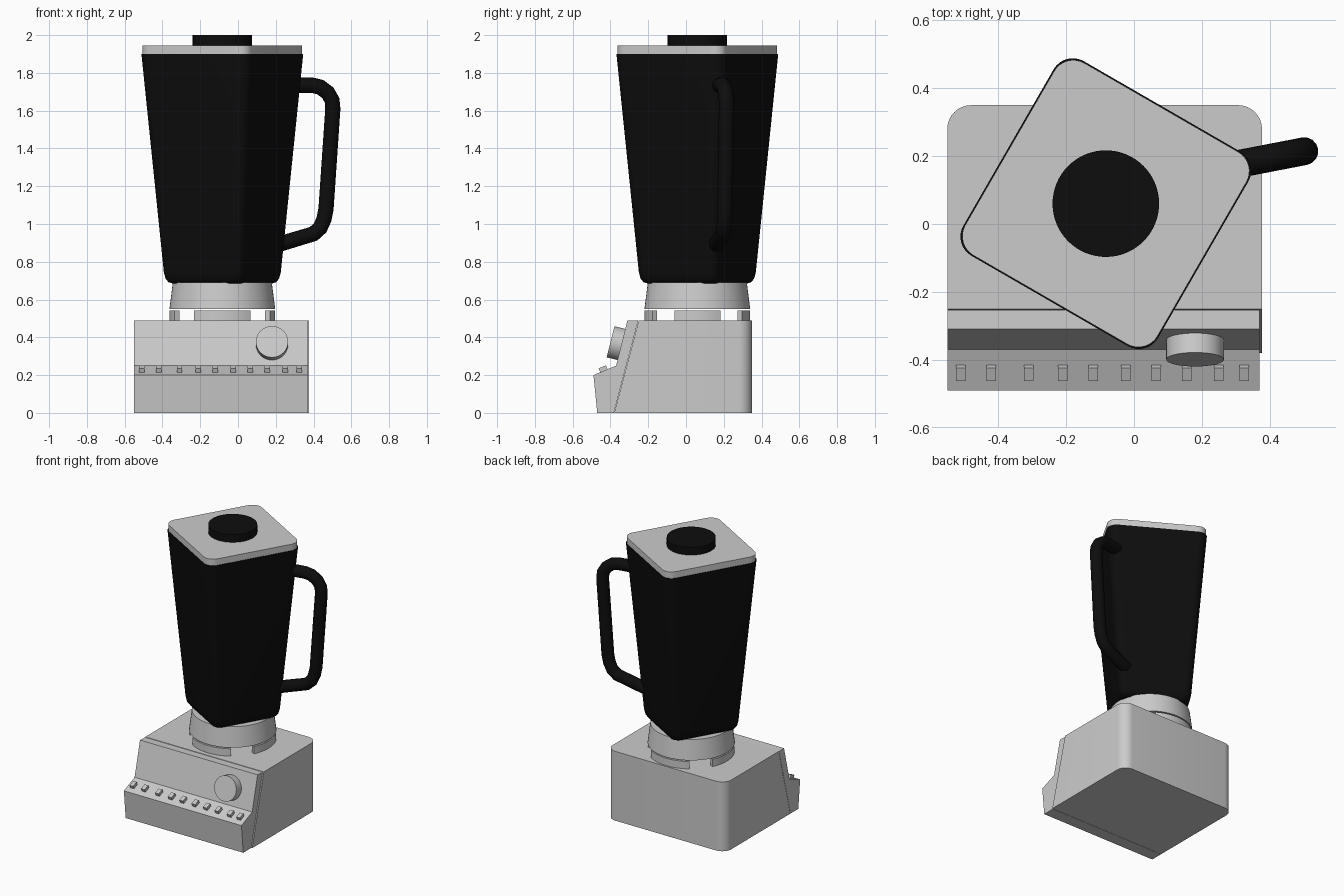
import bpy, bmesh
from math import sin, cos, pi, radians, asin, atan2
from mathutils import Vector, Matrix

cube = bpy.data.objects.get("Cube")
if cube:
    bpy.data.objects.remove(cube, do_unlink=True)


def material(name, value, rough):
    m = bpy.data.materials.new(name)
    m.use_nodes = True
    color = (value, value, value, 1)
    m.diffuse_color = color
    node = m.node_tree.nodes["Principled BSDF"]
    node.inputs["Base Color"].default_value = color
    node.inputs["Roughness"].default_value = rough
    return m


GREY = material("light grey plastic", 0.6, 0.5)
BLACK = material("black plastic", 0.004, 0.5)
CX, CY = -0.083, 0.06          # jar axis
TURN = radians(-30)            # jar is twisted on its base


def finish(name, bm, mat, smooth=True):
    bmesh.ops.recalc_face_normals(bm, faces=bm.faces)
    mesh = bpy.data.meshes.new(name)
    bm.to_mesh(mesh)
    bm.free()
    mesh.materials.append(mat)
    ob = bpy.data.objects.new(name, mesh)
    bpy.context.collection.objects.link(ob)
    if smooth:
        bpy.ops.object.select_all(action='DESELECT')
        ob.select_set(True)
        bpy.context.view_layer.objects.active = ob
        bpy.ops.object.shade_smooth_by_angle(angle=radians(35))
    return ob


def loft(sections):
    """Skin a stack of closed point loops and cap both ends."""
    bm = bmesh.new()
    rings = [[bm.verts.new(p) for p in s] for s in sections]
    n = len(rings[0])
    for a, b in zip(rings, rings[1:]):
        for i in range(n):
            j = (i + 1) % n
            bm.faces.new((a[i], a[j], b[j], b[i]))
    bm.faces.new(rings[0])
    bm.faces.new(rings[-1])
    return bm


def rounded_square(z, half, r, steps=8):
    pts = []
    for k in range(4):
        corner = pi / 4 + k * pi / 2
        ox, oy = (half - r) * (1 if cos(corner) > 0 else -1), (half - r) * (1 if sin(corner) > 0 else -1)
        for s in range(steps + 1):
            a = k * pi / 2 + s * pi / 2 / steps
            p = Matrix.Rotation(TURN, 3, 'Z') @ Vector((ox + r * cos(a), oy + r * sin(a), z))
            pts.append(p + Vector((CX, CY, 0)))
    return pts


def circle(z, r, n=64):
    return [(CX + r * cos(2 * pi * i / n), CY + r * sin(2 * pi * i / n), z) for i in range(n)]


def side_prism(profile, x0, x1):
    return loft([[(x, y, z) for y, z in profile] for x in (x0, x1)])


# Motor housing with rounded rear corners
bm = side_prism([(-0.38, 0), (-0.25, 0.49), (0.35, 0.49), (0.35, 0)], -0.55, 0.377)
rear = [e for e in bm.edges if all(v.co.y > 0.3 for v in e.verts)
        and abs(e.verts[0].co.z - e.verts[1].co.z) > 0.3]
bmesh.ops.bevel(bm, geom=rear, offset=0.07, segments=8, profile=0.5, affect='EDGES')
finish("motor_housing", bm, GREY)

# Control panel with sloping face and button ledge
panel = [(-0.47, 0), (-0.49, 0.2), (-0.37, 0.25), (-0.31, 0.49), (-0.253, 0.488), (-0.382, 0)]
finish("control_panel", side_prism(panel, -0.55, 0.37), GREY, False)

# Push buttons along the ledge
ledge = Matrix.Rotation(atan2(0.05, 0.12), 4, 'X')
for i, x in enumerate([-0.51, -0.42, -0.31, -0.21, -0.12, -0.025, 0.065, 0.155, 0.25, 0.325]):
    bm = bmesh.new()
    bmesh.ops.create_cube(bm, size=1, matrix=Matrix.Translation((x, -0.437, 0.228))
                          @ ledge @ Matrix.Diagonal((0.028, 0.042, 0.034, 1)))
    finish(f"button_{i + 1}", bm, GREY, False)

# Speed dial, standing square to the sloping panel
normal = Vector((0, -0.24, 0.06)).normalized()
bm = bmesh.new()
bmesh.ops.create_cone(bm, cap_ends=True, segments=48, radius1=0.085, radius2=0.085, depth=0.08,
                      matrix=Matrix.Translation(Vector((0.18, -0.341, 0.362)) + normal * 0.02)
                      @ normal.to_track_quat('Z', 'Y').to_matrix().to_4x4())
finish("speed_dial", bm, GREY)

# Four curved feet that hold the collar
for name, direction, width in (("front", -90, 0.15), ("back", 90, 0.15),
                               ("left", 0, 0.122), ("right", 180, 0.122)):
    spread, mid = asin(width / 0.28), radians(direction)
    angles = [mid + spread * (k / 6 - 1) for k in range(13)]
    outline = [(0.28, a) for a in angles] + [(0.252, a) for a in reversed(angles)]
    bm = loft([[(CX + r * cos(a), CY + r * sin(a), z) for r, a in outline] for z in (0.485, 0.542)])
    finish(f"collar_foot_{name}", bm, GREY)

# Tapered collar under the jar
finish("jar_collar", loft([circle(0.55, 0.28), circle(0.69, 0.262)]), GREY)

# Tapered jar with a rounded bottom edge
jar = [(0.685, 0.205, 0.045), (0.692, 0.222, 0.05), (0.71, 0.234, 0.052),
       (0.745, 0.241, 0.053), (1.9, 0.331, 0.065)]
finish("jar", loft([rounded_square(*s) for s in jar]), BLACK)

# Lid and its round cap
finish("lid", loft([rounded_square(1.9, 0.327, 0.065), rounded_square(1.945, 0.327, 0.065)]), GREY)
finish("lid_cap", loft([circle(1.94, 0.157), circle(2.0, 0.157)]), BLACK)

# Tubular handle
path = [(0.26, 1.735), (0.39, 1.735), (0.435, 1.725), (0.475, 1.695), (0.498, 1.655), (0.502, 1.61),
        (0.466, 1.08), (0.455, 1.025), (0.435, 0.98), (0.4, 0.948), (0.2, 0.888)]
curve = bpy.data.curves.new("handle", 'CURVE')
curve.dimensions = '3D'
curve.bevel_depth = 0.041
curve.bevel_resolution = 6
curve.use_fill_caps = True
spline = curve.splines.new('POLY')
spline.points.add(len(path) - 1)
for point, (x, z) in zip(spline.points, path):
    point.co = (x, 0.16 + 0.193 * (x - 0.22), z, 1)
spline.use_smooth = True
curve.materials.append(BLACK)
bpy.context.collection.objects.link(bpy.data.objects.new("handle", curve))
